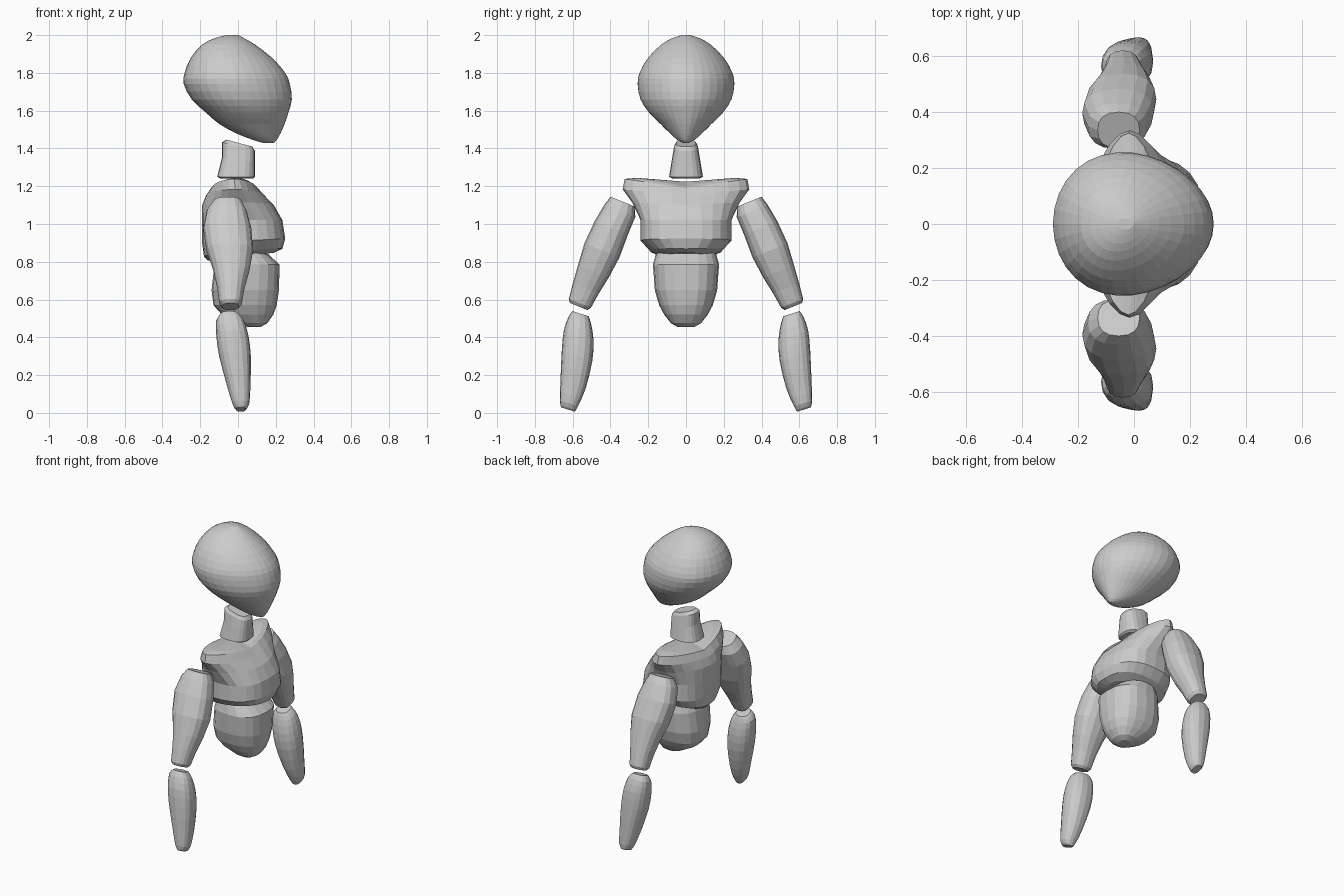
import bpy, bmesh, math

grey = bpy.data.materials.new("plain grey")
grey.diffuse_color = (0.6, 0.6, 0.6, 1)


def power(v, n):
    return math.copysign(abs(v) ** (2 / n), v)


def refine(rows, steps):
    """Catmull-Rom interpolation between section rows."""
    out = []
    for i in range(len(rows) - 1):
        p = [rows[max(0, min(len(rows) - 1, i + k))] for k in (-1, 0, 1, 2)]
        for s in range(steps):
            t = s / steps
            out.append([0.5 * (2 * b + (c - a) * t + (2 * a - 5 * b + 4 * c - d) * t * t
                               + (3 * b - a - 3 * c + d) * t ** 3) for a, b, c, d in zip(*p)])
    return out + [list(rows[-1])]


def loft(name, rows, sides, steps=1, tilt=0.0, egg=0.0, side=1):
    """Row: y, z, half width, x min, x max, roundness, slope along x, side lift."""
    bm = bmesh.new()
    rings = []
    for y, z, w, x0, x1, n, slope, lift in refine(rows, steps):
        ring = []
        for i in range(sides):
            a = 2 * math.pi * i / sides
            u, v = power(math.cos(a), n), power(math.sin(a), n)
            x = (x0 + x1) / 2 + (x1 - x0) / 2 * u
            p = w * v * (1 - egg * u)
            ring.append(bm.verts.new((x, side * (y + p * math.cos(tilt)),
                                      z + p * math.sin(tilt) + slope * x + lift * abs(p))))
        rings.append(ring)
    for r, q in zip(rings, rings[1:]):
        for i in range(sides):
            j = (i + 1) % sides
            bm.faces.new((r[i], r[j], q[j], q[i]))
    # fan caps at both ends
    for ring in (rings[0], rings[-1]):
        cap = bm.faces.new(ring)
        bmesh.ops.poke(bm, faces=[cap])
    bmesh.ops.recalc_face_normals(bm, faces=bm.faces)
    mesh = bpy.data.meshes.new(name)
    bm.to_mesh(mesh)
    bm.free()
    mesh.materials.append(grey)
    ob = bpy.data.objects.new(name, mesh)
    bpy.context.collection.objects.link(ob)
    return ob


# head: egg with the chin towards +x
head = [(2.0, .02, -.06, 0), (1.985, .07, -.12, .03), (1.95, .13, -.19, .09),
        (1.88, .20, -.25, .18), (1.80, .245, -.283, .25), (1.74, .255, -.287, .275),
        (1.66, .24, -.245, .285), (1.59, .195, -.17, .267), (1.53, .135, -.10, .247),
        (1.48, .085, -.01, .225), (1.445, .045, .08, .205), (1.43, .015, .13, .19)]
loft("head", [(0, z, w, a, b, 2, 0, 0) for z, w, a, b in head], 32, 2, egg=.12)

# neck: short stub with a slanted top
neck = [(1.24, .07, -.09, .08, 0), (1.25, .09, -.11, .09, 0), (1.34, .075, -.085, .09, -.12),
        (1.41, .063, -.085, .09, -.27), (1.43, .052, -.06, .075, -.27)]
loft("neck", [(0, z, w, a, b, 2.8, s, 0) for z, w, a, b, s in neck], 20)

# chest: wide pointed shoulders over a boxy ribcage
chest = [(.825, .12, -.16, .19, 2.2, .12, 0), (.845, .19, -.18, .235, 2.4, .10, .05),
         (.91, .24, -.19, .25, 2.6, .05, 0), (1.02, .24, -.19, .235, 2.6, 0, 0),
         (1.10, .285, -.19, .19, 2.0, 0, .05), (1.15, .335, -.17, .14, 1.8, 0, .10),
         (1.19, .325, -.14, .10, 1.8, 0, .15), (1.20, .26, -.10, .08, 1.8, 0, .17)]
loft("chest", [(0,) + r for r in chest], 24)

# pelvis: rounded block below the chest
pelvis = [(.86, .14, -.09, .11), (.84, .16, -.10, .16), (.785, .175, -.125, .22),
          (.65, .165, -.14, .217), (.57, .142, -.13, .205), (.52, .115, -.085, .187),
          (.475, .08, 0, .155), (.455, .045, .05, .12)]
loft("pelvis", [(0, z, w, a, b, 2.5, 0, 0) for z, w, a, b in pelvis], 20)

# arms: separate upper and lower segments on both sides
upper = [(.335, 1.118, .07, -.13, .02), (.35, 1.07, .088, -.165, .045),
         (.395, .98, .095, -.185, .07), (.445, .86, .10, -.167, .08),
         (.49, .75, .088, -.13, .06), (.53, .66, .074, -.11, .035),
         (.562, .58, .063, -.10, .02), (.568, .563, .05, -.085, .005)]
lower = [(.558, .525, .045, -.09, 0), (.562, .49, .063, -.115, .03),
         (.568, .41, .083, -.115, .055), (.577, .30, .085, -.10, .068),
         (.598, .15, .07, -.06, .066), (.62, .05, .05, -.03, .06),
         (.625, .018, .038, -.01, .04)]
for side, label in ((1, "left"), (-1, "right")):
    loft("upper_arm_" + label, [r + (2.4, 0, 0) for r in upper], 16, tilt=math.radians(22), side=side)
    loft("forearm_" + label, [r + (2.4, 0, 0) for r in lower], 16, 2, tilt=math.radians(18), side=side)
